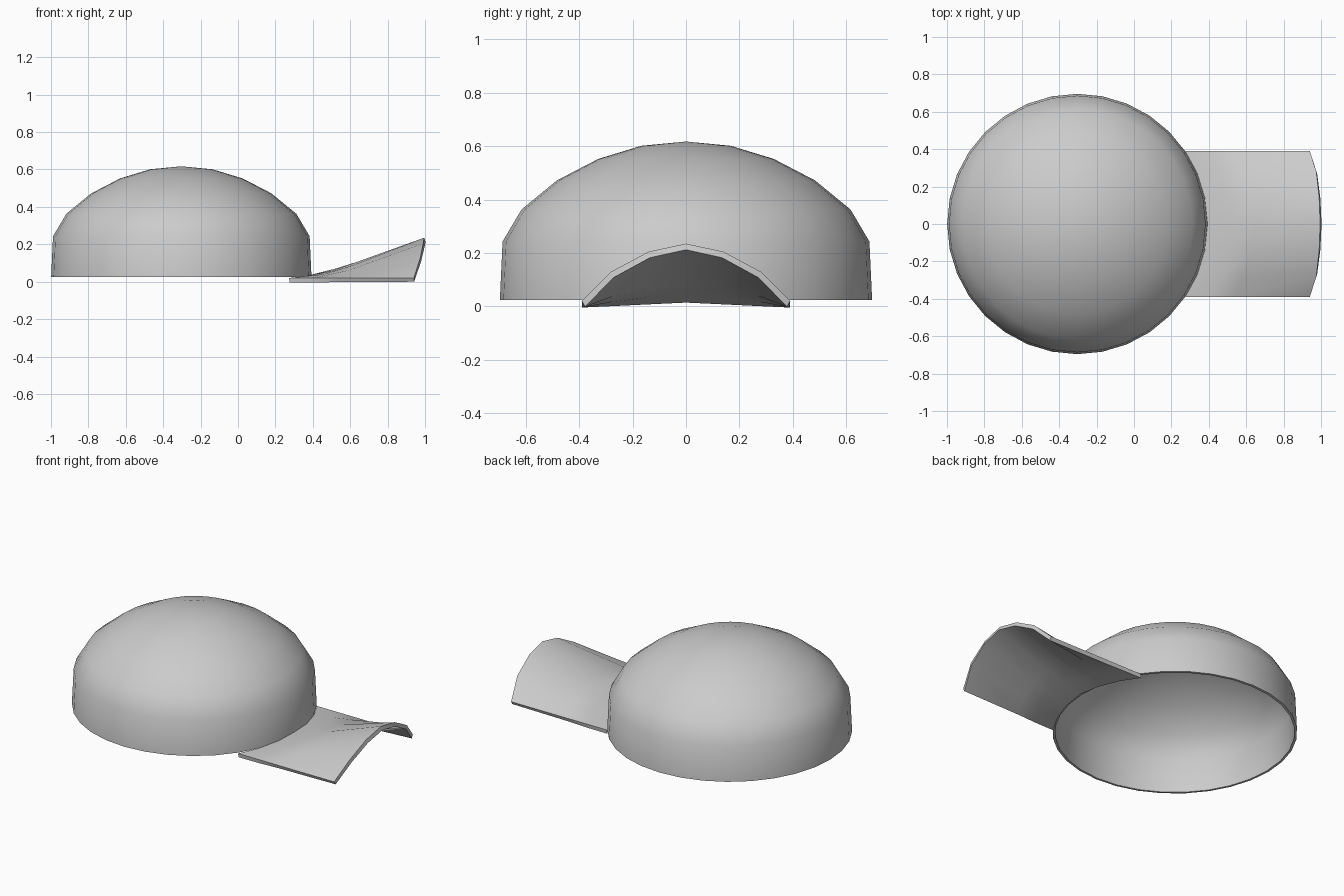
import bpy, math

if "Cube" in bpy.data.objects:
    bpy.data.objects.remove(bpy.data.objects["Cube"])

CX, R, SEG = -0.303, 0.696, 32


def make(name, verts, faces, thickness):
    me = bpy.data.meshes.new(name)
    me.from_pydata(verts, [], faces)
    ob = bpy.data.objects.new(name, me)
    bpy.context.collection.objects.link(ob)
    bpy.context.view_layer.objects.active = ob
    ob.select_set(True)
    mod = ob.modifiers.new("shell", "SOLIDIFY")
    mod.thickness, mod.offset = thickness, -1
    bpy.ops.object.modifier_apply(modifier=mod.name)
    bpy.ops.object.shade_smooth_by_angle(angle=math.radians(40))
    ob.select_set(False)
    return ob


# Crown: hollow dome lathed from a profile (radius, height)
profile = [(R, 0.025), (0.686, 0.243), (0.615, 0.363), (0.482, 0.472),
           (0.328, 0.552), (0.167, 0.601)]
verts, faces = [], []
for r, z in profile:
    for i in range(SEG):
        a = math.tau * i / SEG
        verts.append((CX + r * math.cos(a), r * math.sin(a), z))
verts.append((CX, 0, 0.617))
for k in range(len(profile) - 1):
    for i in range(SEG):
        j = (i + 1) % SEG
        faces.append((k * SEG + i, k * SEG + j, (k + 1) * SEG + j, (k + 1) * SEG + i))
last = (len(profile) - 1) * SEG
faces += [(last + i, last + (i + 1) % SEG, len(verts) - 1) for i in range(SEG)]
make("cap_crown", verts, faces, 0.015)

# Visor: flat along the crown rim, arching towards the front edge
half = [(0.39, 0.94, 0.02), (0.28, 0.975, 0.13), (0.14, 0.99, 0.205)]  # y, x, z
outer = [(-y, x, z) for y, x, z in half] + [(0, 0.995, 0.235)] + half[::-1]
rows = [(0, 0), (0.2, 0.15), (0.4, 0.34), (1, 1)]  # along the visor, share of arch
verts, faces, n = [], [], len(outer)
for t, lift in rows:
    for y, x, z in outer:
        x0 = CX + math.sqrt(R * R - y * y)
        z0 = 0.02 + 0.018 * (1 - abs(y) / 0.39)
        verts.append((x0 + (x - x0) * t, y, z0 + (z - z0) * lift))
for k in range(len(rows) - 1):
    for i in range(n - 1):
        a = k * n + i
        faces.append((a, a + n, a + n + 1, a + 1))
make("cap_visor", verts, faces, 0.024)
